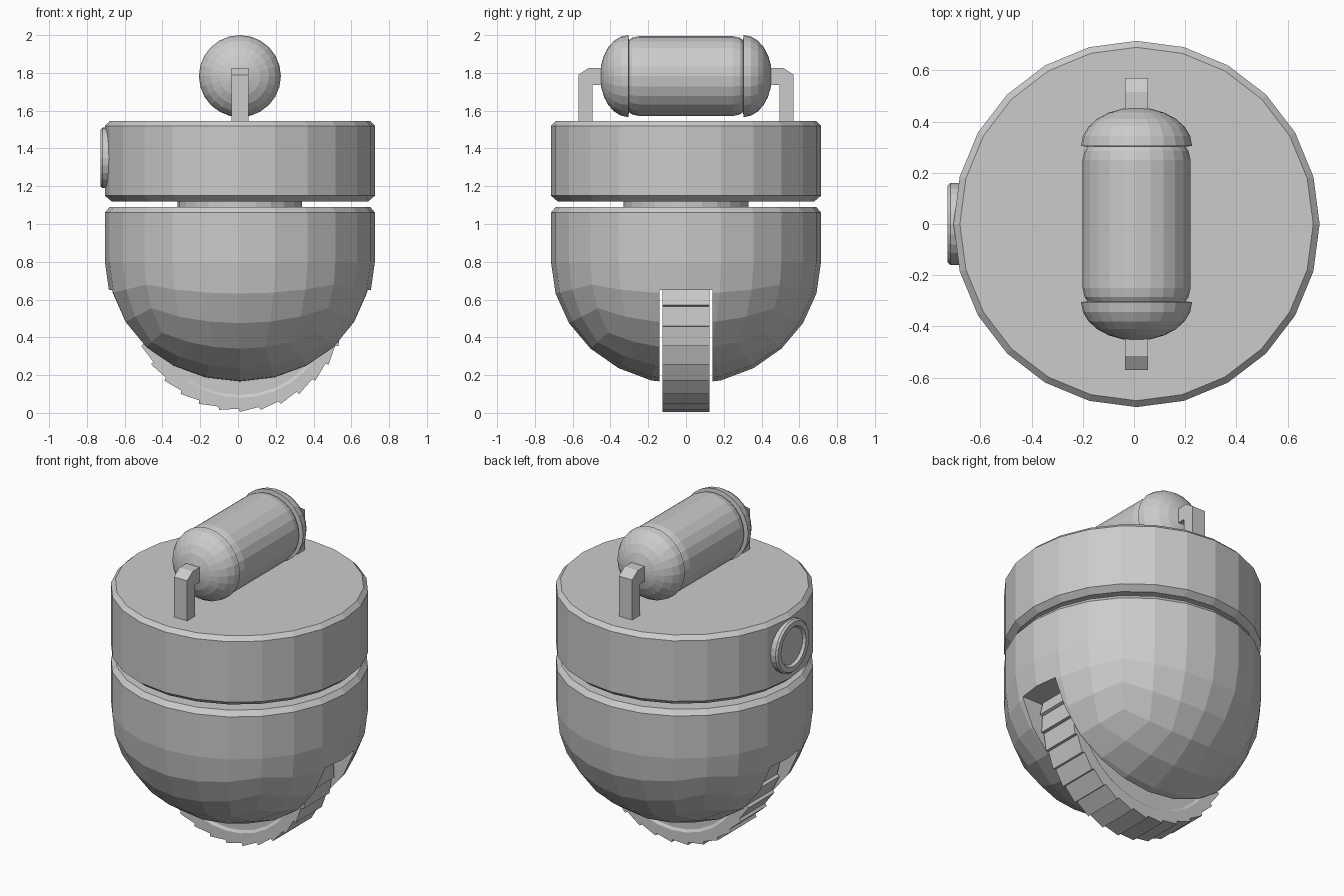
import bpy, bmesh
from math import sin, cos, tan, pi
from mathutils import Vector

if "Cube" in bpy.data.objects:
    bpy.data.objects.remove(bpy.data.objects["Cube"])

CX = 0.01  # body axis in x


def finish(bm, name):
    bmesh.ops.recalc_face_normals(bm, faces=bm.faces)
    me = bpy.data.meshes.new(name)
    bm.to_mesh(me)
    bm.free()
    ob = bpy.data.objects.new(name, me)
    bpy.context.collection.objects.link(ob)
    return ob


def loft(name, rings):
    """Skin equal-length rings of points and cap both ends."""
    bm = bmesh.new()
    loops = [[bm.verts.new(p) for p in ring] for ring in rings]
    n = len(loops[0])
    for a, b in zip(loops, loops[1:]):
        for i in range(n):
            j = (i + 1) % n
            bm.faces.new((a[i], a[j], b[j], b[i]))
    bm.faces.new(loops[0])
    bm.faces.new(loops[-1])
    return finish(bm, name)


def lathe(name, profile, axis='Z', centre=(CX, 0, 0), n=24):
    """Revolve (radius, height) pairs around an axis."""
    rings = []
    for r, h in profile:
        ring = []
        for i in range(n):
            u, v = r * cos(2 * pi * i / n), r * sin(2 * pi * i / n)
            p = {'Z': (u, v, h), 'Y': (u, h, v), 'X': (h, u, v)}[axis]
            ring.append(Vector(p) + Vector(centre))
        rings.append(ring)
    return loft(name, rings)


# Lower bowl: half of a rounded cube sphere with a short straight wall on top
bm = bmesh.new()
bmesh.ops.create_cube(bm, size=2)
bmesh.ops.subdivide_edges(bm, edges=bm.edges[:], cuts=5, use_grid_fill=True)
bmesh.ops.delete(bm, geom=[v for v in bm.verts if v.co.z > 0.01], context='VERTS')
for v in bm.verts:
    d = Vector([tan(c * pi / 4) for c in v.co]).normalized()
    v.co = (CX + d.x * 0.715, d.y * 0.715, 0.8 + d.z * 0.65)
for scale, z in ((1.0, 1.06), (0.965, 1.09)):
    rim = [e for e in bm.edges if e.is_boundary]
    new = bmesh.ops.extrude_edge_only(bm, edges=rim)['geom']
    for v in [g for g in new if isinstance(g, bmesh.types.BMVert)]:
        v.co = (CX + (v.co.x - CX) * scale, v.co.y * scale, z)
bmesh.ops.holes_fill(bm, edges=[e for e in bm.edges if e.is_boundary], sides=0)
bowl = finish(bm, "lower_bowl")

# Slot through the bowl for the wheel
bm = bmesh.new()
bmesh.ops.create_cube(bm, size=1)
bmesh.ops.scale(bm, vec=(2, 0.28, 0.85), verts=bm.verts)
bmesh.ops.translate(bm, vec=(CX, 0, 0.225), verts=bm.verts)
cutter = finish(bm, "slot_cutter")
cutter.hide_render = True
mod = bowl.modifiers.new("slot", 'BOOLEAN')
mod.operation, mod.solver, mod.object = 'DIFFERENCE', 'EXACT', cutter
bpy.context.view_layer.objects.active = bowl
bpy.ops.object.modifier_apply(modifier="slot")
bpy.data.objects.remove(cutter)

# Toothed wheel: saw-tooth tread with a slightly recessed hub
TEETH, WHEEL_Z = 32, 0.57


def wheel_ring(r_high, r_low, y):
    pts = []
    for i in range(TEETH):
        for f, r in ((0, r_high), (0.94, r_low)):
            a = 2 * pi * (i + f) / TEETH
            pts.append((CX + r * cos(a), y, WHEEL_Z + r * sin(a)))
    return pts


half = [(0.475, 0.475, 0.115), (0.49, 0.49, 0.125), (0.565, 0.548, 0.125)]
loft("wheel", [wheel_ring(a, b, -y) for a, b, y in half]
     + [wheel_ring(a, b, y) for a, b, y in reversed(half)])

# Neck and head drum
lathe("neck", [(0.33, 1.05), (0.33, 1.15)])
lathe("head_drum", [(0.68, 1.12), (0.715, 1.15), (0.715, 1.52), (0.69, 1.545)])

# Round lens on the side of the drum, with a recessed face
lathe("side_lens", [(0.16, -0.64), (0.16, -0.717), (0.15, -0.728), (0.12, -0.728),
                    (0.11, -0.712)], axis='X', centre=(0, 0, 1.35))

# Capsule tank lying on top
TANK = (CX, 0, 1.783)
end = [(0.185, 0.31), (0.203, 0.285), (0.211, 0.25)]
lathe("tank", [(r, -y) for r, y in end] + [(r, y) for r, y in reversed(end)],
      axis='Y', centre=TANK)

# Domed tank ends and bent brackets, front and back
bracket = [(0.57, 1.52), (0.57, 1.79), (0.515, 1.827), (0.40, 1.827),
           (0.40, 1.737), (0.495, 1.737), (0.495, 1.52)]
for side, label in ((-1, "front"), (1, "back")):
    dome = [(0.19, side * 0.302)]
    for i in range(6):
        a = i * pi / 2 / 6
        dome.append((0.217 * cos(a), side * (0.305 + 0.15 * sin(a))))
    dome.append((0.012, side * 0.455))
    lathe(label + "_tank_cap", dome, axis='Y', centre=TANK)
    loft(label + "_bracket", [[(CX + dx, side * y, z) for y, z in bracket]
                              for dx in (-0.045, 0.045)])
